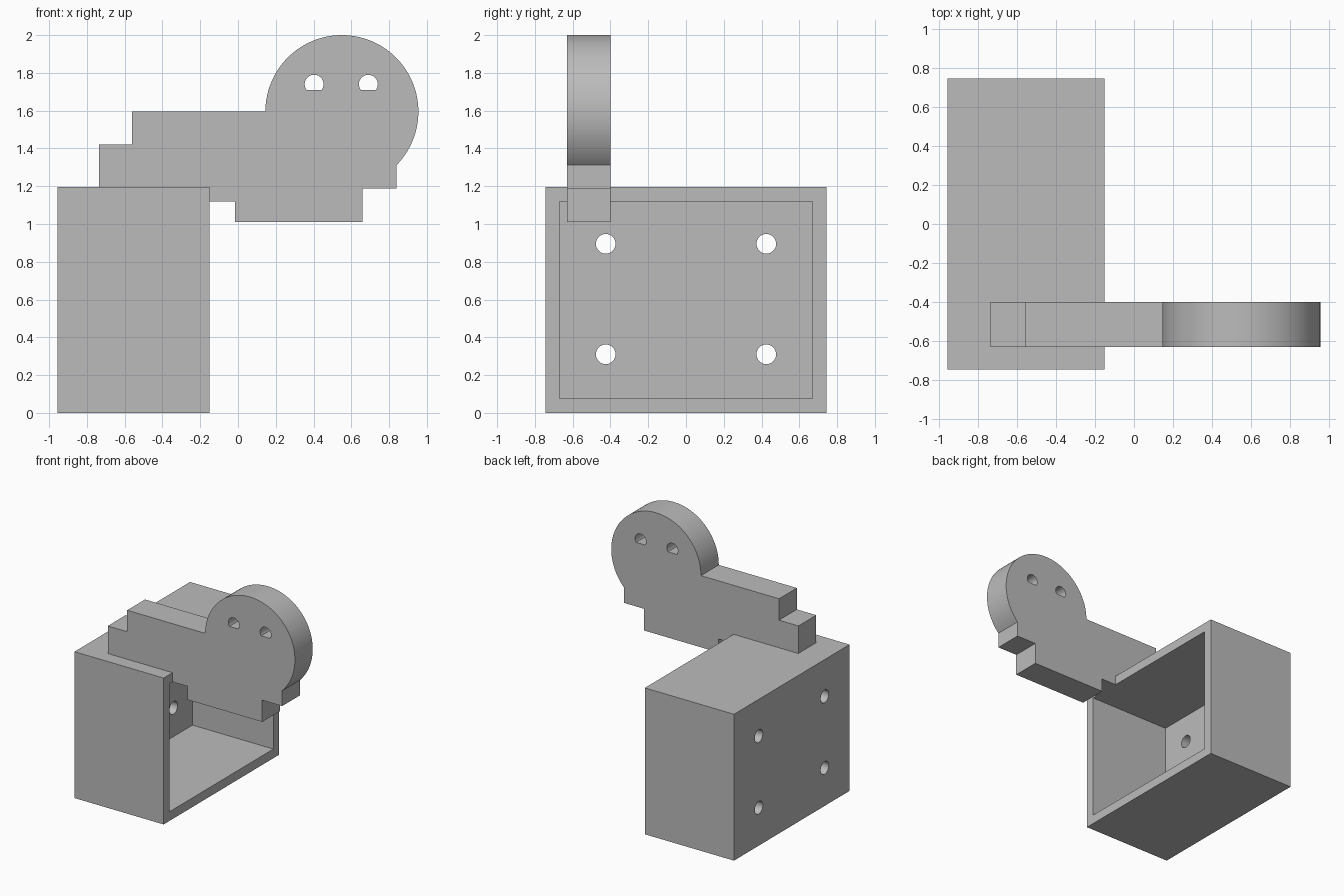
import bpy
import bmesh
from math import sin, cos, pi, radians, asin, acos
from mathutils import Matrix, Vector

if "Cube" in bpy.data.objects:
    bpy.data.objects.remove(bpy.data.objects["Cube"], do_unlink=True)

grey = bpy.data.materials.new("plain grey")
grey.use_nodes = True
grey.diffuse_color = (0.5, 0.5, 0.5, 1)
grey.node_tree.nodes["Principled BSDF"].inputs["Base Color"].default_value = (0.5, 0.5, 0.5, 1)


def add_object(name, bm):
    bmesh.ops.recalc_face_normals(bm, faces=bm.faces)
    mesh = bpy.data.meshes.new(name)
    bm.to_mesh(mesh)
    bm.free()
    mesh.materials.append(grey)
    obj = bpy.data.objects.new(name, mesh)
    bpy.context.collection.objects.link(obj)
    return obj


def block(name, low, high):
    low, high = Vector(low), Vector(high)
    bm = bmesh.new()
    bmesh.ops.create_cube(bm, size=1, matrix=Matrix.Translation((low + high) / 2)
                          @ Matrix.Diagonal((*(high - low), 1)))
    return add_object(name, bm)


def prism(name, outline, axis, start, end):
    """Extrude a 2D outline along x (outline in y, z) or along y (outline in x, z)."""
    def place(a, b):
        return (start, a, b) if axis == "x" else (a, start, b)
    bm = bmesh.new()
    face = bm.faces.new([bm.verts.new(place(a, b)) for a, b in outline])
    extruded = bmesh.ops.extrude_face_region(bm, geom=[face])["geom"]
    shift = (end - start, 0, 0) if axis == "x" else (0, end - start, 0)
    bmesh.ops.translate(bm, vec=shift,
                        verts=[v for v in extruded if isinstance(v, bmesh.types.BMVert)])
    return add_object(name, bm)


def arc(x, z, radius, start, end, steps):
    angles = [start + (end - start) * i / steps for i in range(steps + 1)]
    return [(x + radius * cos(a), z + radius * sin(a)) for a in angles]


def activate(obj):
    bpy.ops.object.select_all(action="DESELECT")
    obj.select_set(True)
    bpy.context.view_layer.objects.active = obj


def cut(obj, cutters):
    activate(obj)
    for cutter in cutters:
        mod = obj.modifiers.new("cut", "BOOLEAN")
        mod.operation = "DIFFERENCE"
        mod.solver = "EXACT"
        mod.object = cutter
        bpy.ops.object.modifier_apply(modifier=mod.name)
        bpy.data.objects.remove(cutter, do_unlink=True)
    activate(obj)
    bpy.ops.object.shade_smooth_by_angle(angle=radians(30))


# Box open on one side, with four bolt holes in its back wall
BACK, MOUTH, HALF, TOP, WALL = -0.955, -0.15, 0.745, 1.195, 0.075
box = block("open_box", (BACK, -HALF, 0), (MOUTH, HALF, TOP))
cutters = [block("cavity", (BACK + WALL, WALL - HALF, WALL), (MOUTH + 0.2, HALF - WALL, TOP - WALL))]
for y in (-0.425, 0.425):
    for z in (0.31, 0.895):
        cutters.append(prism("bolt_hole", arc(y, z, 0.052, 0, 2 * pi, 32)[:-1],
                             "x", BACK - 0.1, BACK + 0.2))
cut(box, cutters)

# Flat stepped arm ending in a round head
HEAD_X, HEAD_Z, HEAD_R, CHIN_X = 0.55, 1.595, 0.405, 0.84
chin = -acos((CHIN_X - HEAD_X) / HEAD_R)
outline = [(MOUTH, TOP), (-0.735, TOP), (-0.735, 1.42), (-0.56, 1.42), (-0.56, HEAD_Z)]
outline += arc(HEAD_X, HEAD_Z, HEAD_R, pi, chin, 80)
outline += [(CHIN_X, 1.187), (0.66, 1.187), (0.66, 1.01), (-0.015, 1.01),
            (-0.015, TOP - WALL), (MOUTH, TOP - WALL)]
arm = prism("arm_with_head", outline, "y", -0.63, -0.4)

# Round eye holes with a flat bottom edge
flat = asin(-0.6)
eyes = [prism("eye_hole", arc(x, 1.74, 0.05, flat, pi - flat, 32), "y", -0.8, -0.2)
        for x in (0.403, 0.69)]
cut(arm, eyes)
